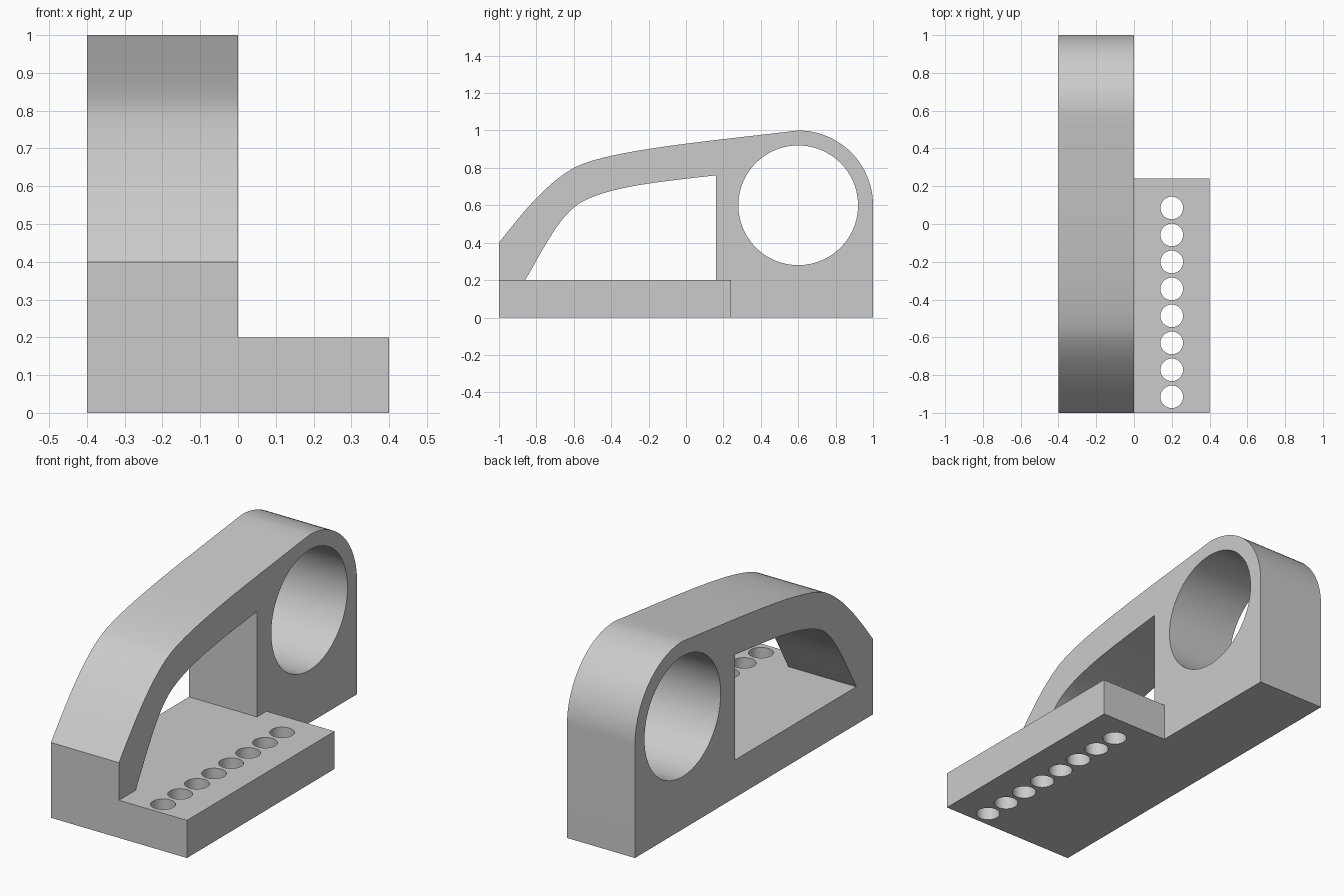
import bpy, bmesh, math
from mathutils import Vector
from mathutils.geometry import interpolate_bezier

cube = bpy.data.objects.get("Cube")
if cube:
    bpy.data.objects.remove(cube, do_unlink=True)

grey = bpy.data.materials.new("plain grey")
grey.use_nodes = True
grey.diffuse_color = (0.6, 0.6, 0.6, 1)
grey.node_tree.nodes["Principled BSDF"].inputs["Base Color"].default_value = grey.diffuse_color


def prism(name, outline, start, end):
    """Extrude a closed 3D outline from its start offset to its end offset."""
    bm = bmesh.new()
    face = bm.faces.new([bm.verts.new(Vector(p) + Vector(start)) for p in outline])
    side = bmesh.ops.extrude_face_region(bm, geom=[face])["geom"]
    moved = [v for v in side if isinstance(v, bmesh.types.BMVert)]
    bmesh.ops.translate(bm, verts=moved, vec=Vector(end) - Vector(start))
    bmesh.ops.recalc_face_normals(bm, faces=bm.faces)
    mesh = bpy.data.meshes.new(name)
    bm.to_mesh(mesh)
    bm.free()
    mesh.materials.append(grey)
    obj = bpy.data.objects.new(name, mesh)
    bpy.context.collection.objects.link(obj)
    return obj


def side_prism(name, outline, x0, x1):
    return prism(name, [(0, y, z) for y, z in outline], (x0, 0, 0), (x1, 0, 0))


def arc(cy, cz, r, a0, a1, n):
    angles = [math.radians(a0 + (a1 - a0) * i / n) for i in range(n + 1)]
    return [(cy + r * math.cos(a), cz + r * math.sin(a)) for a in angles]


def bezier(points, n=20):
    return [(p.x, p.y) for p in interpolate_bezier(*[Vector(p) for p in points], n)]


def combine(target, tool, operation):
    mod = target.modifiers.new(operation, "BOOLEAN")
    mod.operation, mod.solver, mod.object = operation, "EXACT", tool
    bpy.context.view_layer.objects.active = target
    bpy.ops.object.modifier_apply(modifier=mod.name)
    bpy.data.objects.remove(tool, do_unlink=True)


# Arched body: rounded rear, long sloping back and a steep nose
crown = bezier([(0.6, 1), (0.1, 0.94), (-0.42, 0.895), (-0.6, 0.8)])
nose = bezier([(-0.6, 0.8), (-0.74, 0.72), (-0.86, 0.58), (-1, 0.4)])
outline = [(-1, 0), (1, 0)] + arc(0.6, 0.6, 0.4, 0, 90, 24) + crown[1:] + nose[1:]
bracket = side_prism("bracket", outline, -0.4, 0)

# Window beneath the arch
roof = bezier([(0.16, 0.76), (-0.15, 0.725), (-0.42, 0.7), (-0.57, 0.61)])
slope = bezier([(-0.57, 0.61), (-0.68, 0.54), (-0.76, 0.37), (-0.86, 0.2)])
combine(bracket, side_prism("window", [(0.16, 0.2)] + roof + slope[1:], -0.5, 0.1), "DIFFERENCE")

# Large bore through the rounded end
bore = arc(0.6, 0.6, 0.32, 0, 360, 96)[:-1]
combine(bracket, side_prism("bore", bore, -0.5, 0.1), "DIFFERENCE")

# Side plate, flush with the window sill
corners = [(0, -1, 0), (0.4, -1, 0), (0.4, 0.24, 0), (0, 0.24, 0)]
combine(bracket, prism("plate", corners, (0, 0, 0), (0, 0, 0.2)), "UNION")

# Row of holes through the plate
for i in range(8):
    ring = [(x, y, 0) for x, y in arc(0.2, -0.915 + i / 7, 0.06, 0, 360, 40)[:-1]]
    combine(bracket, prism("plate_hole", ring, (0, 0, -0.1), (0, 0, 0.3)), "DIFFERENCE")

bpy.ops.object.select_all(action="DESELECT")
bracket.select_set(True)
bpy.context.view_layer.objects.active = bracket
bpy.ops.object.shade_smooth_by_angle(angle=math.radians(30))
